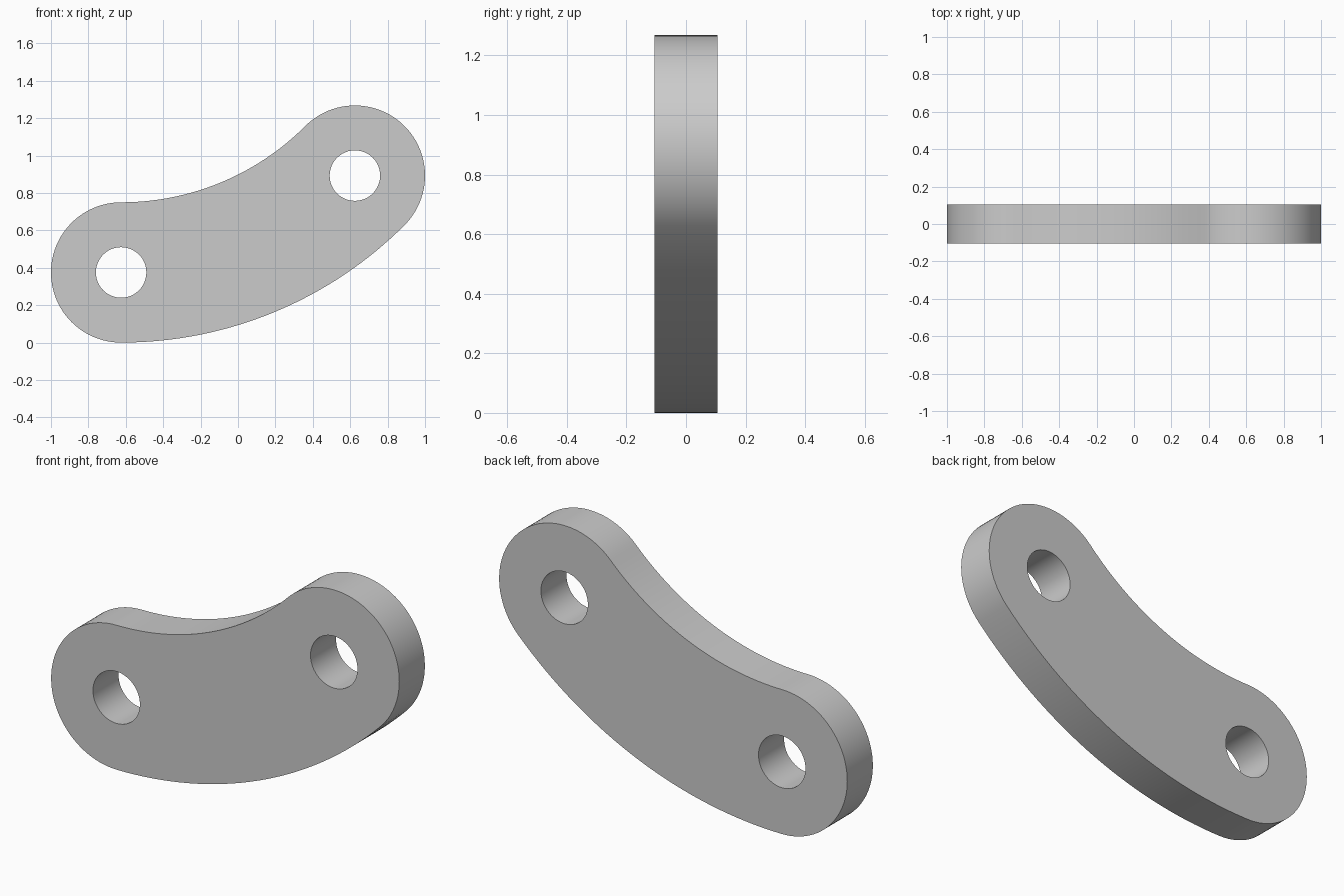
import bpy, bmesh
from math import sin, cos, radians, pi
from mathutils import Vector

if "Cube" in bpy.data.objects:
    bpy.data.objects.remove(bpy.data.objects["Cube"], do_unlink=True)

END_R, HOLE_R, HALF_DEPTH = 0.375, 0.135, 0.105
BEND = 45                               # sweep of the link's centre line, degrees
BEND_R = 1.25 / sin(radians(BEND))      # radius of the centre line


def arc(centre, radius, start, end, steps):
    """Points on an arc in the xz plane, angles in degrees."""
    angles = [radians(start + (end - start) * i / steps) for i in range(steps + 1)]
    return [centre + radius * Vector((cos(a), 0, sin(a))) for a in angles]


depth = Vector((0, -HALF_DEPTH, 0))
low_end = Vector((-0.625, 0, END_R)) + depth
pivot = low_end + Vector((0, 0, BEND_R))
high_end = arc(pivot, BEND_R, -90, BEND - 90, 1)[-1]

# Outline: outer bend, upper round end, inner bend, lower round end
outline = (arc(pivot, BEND_R + END_R, -90, BEND - 90, 32)[:-1]
           + arc(high_end, END_R, BEND - 90, BEND + 90, 48)[:-1]
           + arc(pivot, BEND_R - END_R, BEND - 90, -90, 32)[:-1]
           + arc(low_end, END_R, 90, 270, 48)[:-1])
holes = [arc(c, HOLE_R, 0, 360, 48)[:-1] for c in (low_end, high_end)]

# Plate with two pin holes, filled and then extruded through its depth
bm = bmesh.new()
for loop in [outline] + holes:
    verts = [bm.verts.new(p) for p in loop]
    for a, b in zip(verts, verts[1:] + verts[:1]):
        bm.edges.new((a, b))
bmesh.ops.triangle_fill(bm, edges=bm.edges[:], use_beauty=True, normal=(0, -1, 0))
result = bmesh.ops.extrude_face_region(bm, geom=bm.faces[:], use_keep_orig=True)
moved = [g for g in result["geom"] if isinstance(g, bmesh.types.BMVert)]
bmesh.ops.translate(bm, verts=moved, vec=-2 * depth)
bmesh.ops.recalc_face_normals(bm, faces=bm.faces[:])

mesh = bpy.data.meshes.new("curved_link")
bm.to_mesh(mesh)
bm.free()
link = bpy.data.objects.new("curved_link", mesh)
bpy.context.collection.objects.link(link)

# Plain grey finish
grey = bpy.data.materials.new("plain_grey")
grey.use_nodes = True
colour = (0.6, 0.6, 0.6, 1)
grey.diffuse_color = colour
grey.node_tree.nodes["Principled BSDF"].inputs["Base Color"].default_value = colour
mesh.materials.append(grey)

# Smooth curved walls, crisp rims
bpy.ops.object.select_all(action="DESELECT")
link.select_set(True)
bpy.context.view_layer.objects.active = link
bpy.ops.object.shade_smooth_by_angle(angle=pi / 6)
